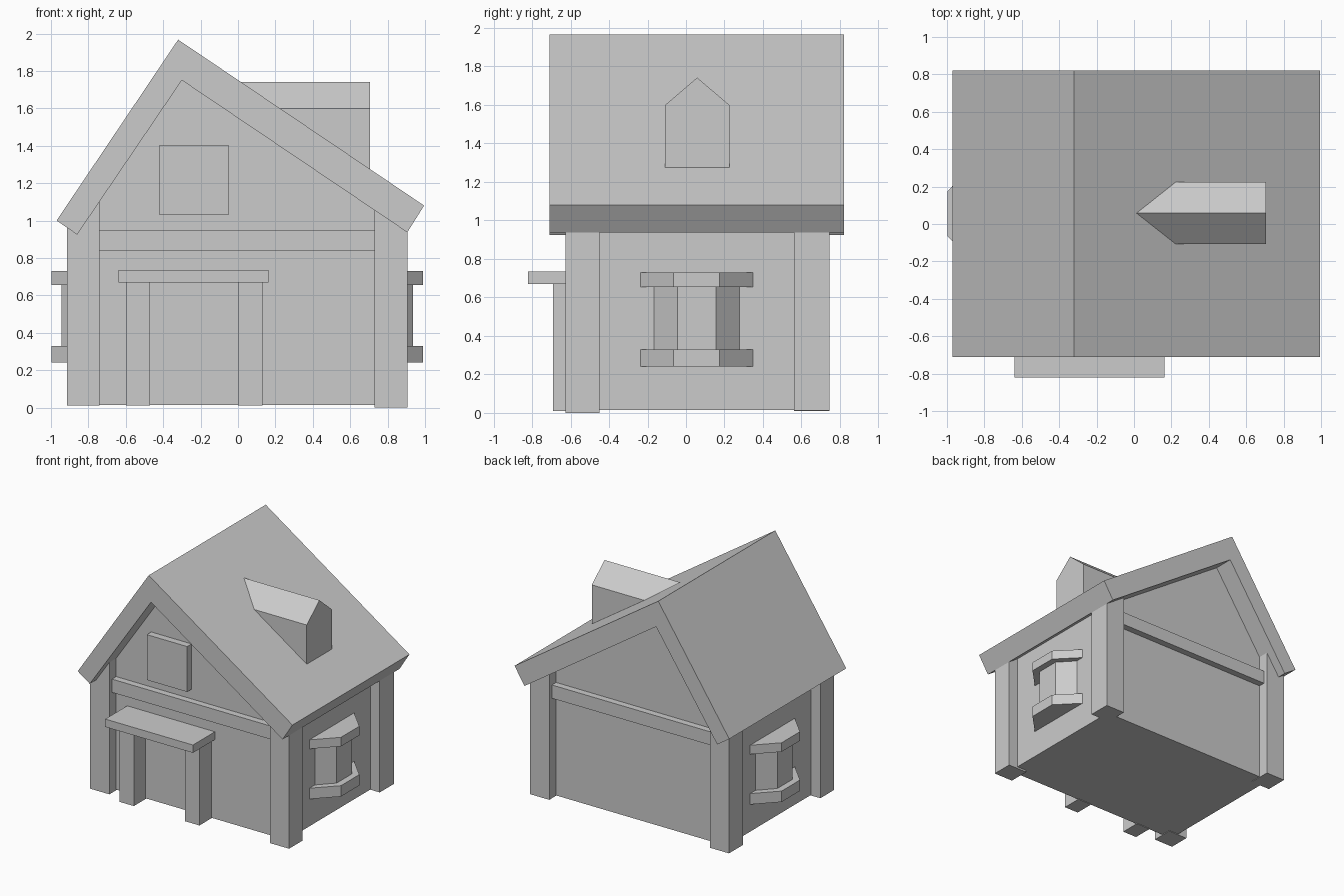
import bpy, bmesh

if "Cube" in bpy.data.objects:
    bpy.data.objects.remove(bpy.data.objects["Cube"])


def prism(name, pts, axis, a, b):
    """Extrude a 2D profile along an axis: y takes (x,z), x takes (y,z), z takes (x,y)."""
    def place(p, t):
        return {'x': (t, p[0], p[1]), 'y': (p[0], t, p[1]), 'z': (p[0], p[1], t)}[axis]
    bm = bmesh.new()
    lo = [bm.verts.new(place(p, a)) for p in pts]
    hi = [bm.verts.new(place(p, b)) for p in pts]
    n = len(pts)
    bm.faces.new(lo)
    bm.faces.new(hi)
    for i in range(n):
        j = (i + 1) % n
        bm.faces.new((lo[i], lo[j], hi[j], hi[i]))
    bmesh.ops.recalc_face_normals(bm, faces=bm.faces)
    me = bpy.data.meshes.new(name)
    bm.to_mesh(me)
    bm.free()
    ob = bpy.data.objects.new(name, me)
    bpy.context.collection.objects.link(ob)
    return ob


def box(name, x0, x1, y0, y1, z0, z1):
    return prism(name, [(x0, z0), (x1, z0), (x1, z1), (x0, z1)], 'y', y0, y1)


FRONT, BACK = -0.535, 0.655      # gable wall planes
LEFT, RIGHT = -0.83, 0.82        # side wall planes

# House body with gables, tucked slightly into the roof
prism("house_walls", [(LEFT, 0.015), (RIGHT, 0.015), (RIGHT, 1.01),
                      (-0.30, 1.765), (LEFT, 0.99)], 'y', FRONT, BACK)

# Asymmetric roof: two thick slopes meeting at the ridge
prism("roof_left_and_right", [(-0.97, 1.00), (-0.86, 0.925), (-0.30, 1.75), (0.905, 0.937),
                              (0.995, 1.08), (-0.32, 1.967)], 'y', -0.71, 0.82)

# Corner posts, tops cut to the roof slope
for side, y0, y1, zr in (("front", -0.625, -0.45, 0.0), ("back", 0.56, 0.745, 0.013)):
    prism(side + "_left_post", [(-0.915, 0.01), (-0.74, 0.01), (-0.74, 1.115),
                                (-0.84, 0.97), (-0.915, 0.97)], 'y', y0, y1)
    prism(side + "_right_post", [(0.73, zr), (0.905, zr), (0.905, 0.945),
                                 (0.73, 1.065)], 'y', y0, y1)

# Horizontal beams across the gable ends
box("front_beam", -0.75, 0.74, -0.59, FRONT + 0.02, 0.84, 0.95)
box("back_beam", -0.75, 0.74, BACK - 0.02, 0.71, 0.84, 0.95)

# Attic shutter panel
box("attic_window", -0.42, -0.05, -0.593, FRONT + 0.02, 1.03, 1.405)

# Porch: slab canopy on two posts
box("porch_canopy", -0.64, 0.163, -0.822, FRONT + 0.01, 0.67, 0.735)
for name, x in (("porch_post_left", -0.60), ("porch_post_right", 0.0)):
    box(name, x, x + 0.13, -0.69, FRONT + 0.01, 0.01, 0.68)


# Bay windows on both sides: angled body with sill and cap
def bay(name, wall, out, half_back, half_front, z0, z1):
    c = 0.055
    pts = [(wall, c - half_back), (out, c - half_front),
           (out, c + half_front), (wall, c + half_back)]
    prism(name, pts, 'z', z0, z1)


for side, wall, d in (("left", LEFT, -1), ("right", RIGHT, 1)):
    bay(side + "_bay_body", wall, wall + d * 0.115, 0.222, 0.10, 0.28, 0.70)
    bay(side + "_bay_sill", wall, wall + d * 0.168, 0.292, 0.12, 0.24, 0.33)
    bay(side + "_bay_cap", wall, wall + d * 0.168, 0.292, 0.12, 0.655, 0.73)

# Roof dormer running back into the right slope
prism("dormer", [(-0.108, 1.2), (0.225, 1.2), (0.225, 1.60),
                 (0.058, 1.742), (-0.108, 1.60)], 'x', -0.02, 0.705)
